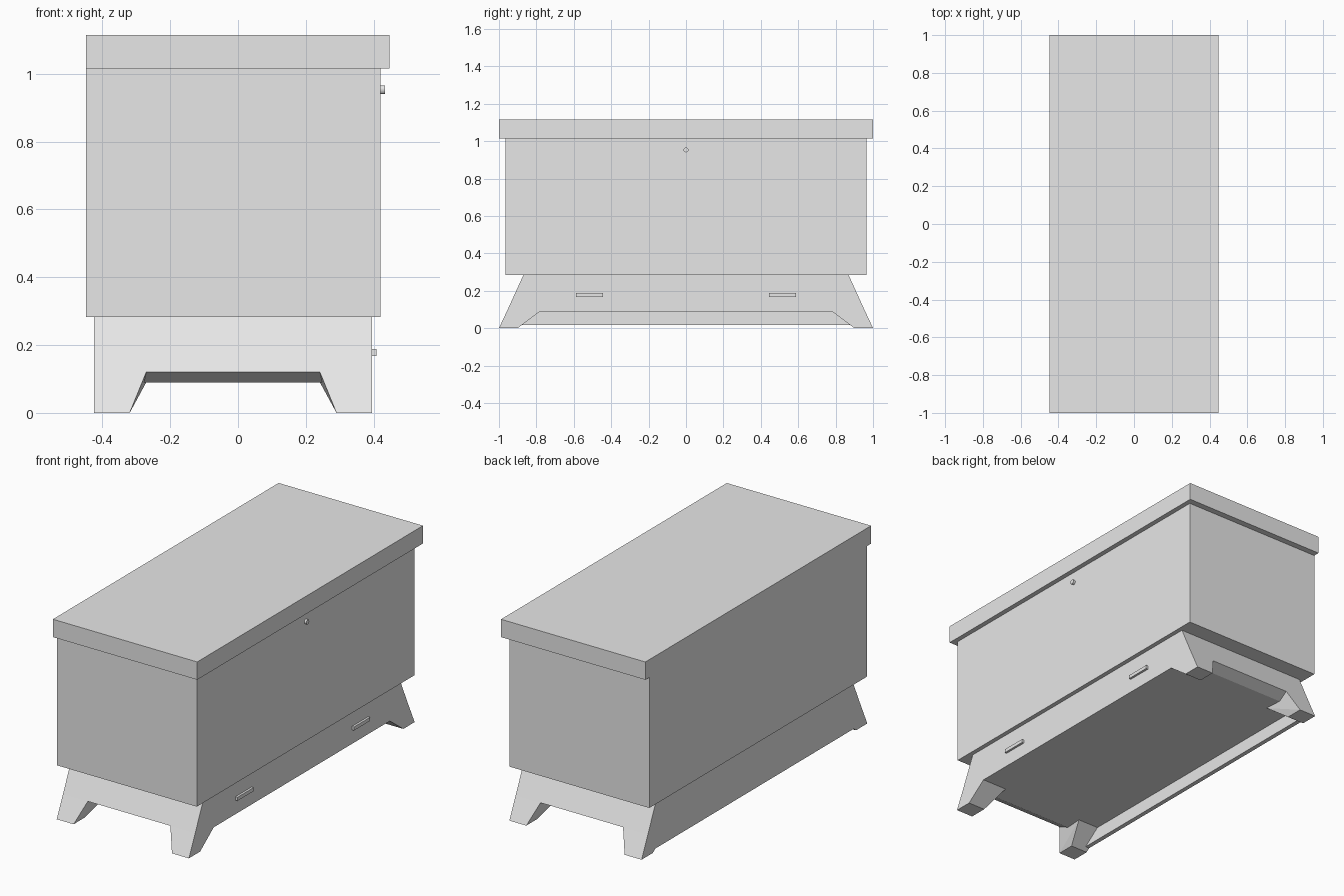
import bpy, bmesh

cube = bpy.data.objects.get("Cube")
if cube:
    bpy.data.objects.remove(cube, do_unlink=True)

grey = bpy.data.materials.new("plain_grey")
grey.use_nodes = True
COLOUR = (0.8, 0.8, 0.8, 1)
grey.diffuse_color = COLOUR
grey.node_tree.nodes["Principled BSDF"].inputs["Base Color"].default_value = COLOUR


def finish(name, bm):
    bmesh.ops.recalc_face_normals(bm, faces=bm.faces)
    mesh = bpy.data.meshes.new(name)
    bm.to_mesh(mesh)
    bm.free()
    mesh.materials.append(grey)
    obj = bpy.data.objects.new(name, mesh)
    bpy.context.collection.objects.link(obj)
    return obj


def hull(name, points):
    """Convex solid around a few points, with flat areas merged."""
    bm = bmesh.new()
    for p in points:
        bm.verts.new(p)
    bmesh.ops.convex_hull(bm, input=bm.verts)
    bmesh.ops.dissolve_limit(bm, angle_limit=0.01, verts=bm.verts, edges=bm.edges)
    return finish(name, bm)


def box(name, xs, ys, zs):
    return hull(name, [(x, y, z) for x in xs for y in ys for z in zs])


# Chest and lid, flush at the back
BACK = -0.448
box("lid", (BACK, 0.447), (-1, 1), (1.015, 1.115))
box("chest_body", (BACK, 0.42), (-0.965, 0.965), (0.283, 1.015))

# Base with splayed ends
MID, HALF = -0.0145, 0.41
end_profile = [(0.87, 0.283), (0.944, 0.12), (0.88, 0.09)]
hull("base_apron", [(MID + sx * HALF, sy * y, z)
                    for sx in (-1, 1) for sy in (-1, 1) for y, z in end_profile])

# Four tapered legs: (distance from the middle, y, z)
leg_points = [(HALF, 0.9, 0), (HALF, 1, 0), (0.305, 0.9, 0), (0.305, 1, 0),
              (HALF, 0.78, 0.09), (0.256, 0.78, 0.09),
              (HALF, 0.944, 0.12), (0.256, 0.944, 0.12)]
for sx, side in ((-1, "back"), (1, "front")):
    for sy, end in ((-1, "near"), (1, "far")):
        hull(f"{side}_{end}_leg", [(MID + sx * x, sy * y, z) for x, y, z in leg_points])

# Deep panel closing the back of the base
box("base_back_panel", (MID - HALF, MID - HALF + 0.025), (-0.89, 0.89), (0.016, 0.1))

# Drawer pulls
for sy, end in ((-1, "near"), (1, "far")):
    box(f"{end}_pull", (0.39, 0.408), (sy * 0.445, sy * 0.588), (0.168, 0.188))

# Round lock knob
bm = bmesh.new()
bmesh.ops.create_cone(bm, cap_ends=True, segments=16, radius1=0.013, radius2=0.013, depth=0.02)
knob = finish("lock_knob", bm)
knob.rotation_euler.y = 1.5708
knob.location = (0.423, 0, 0.953)
